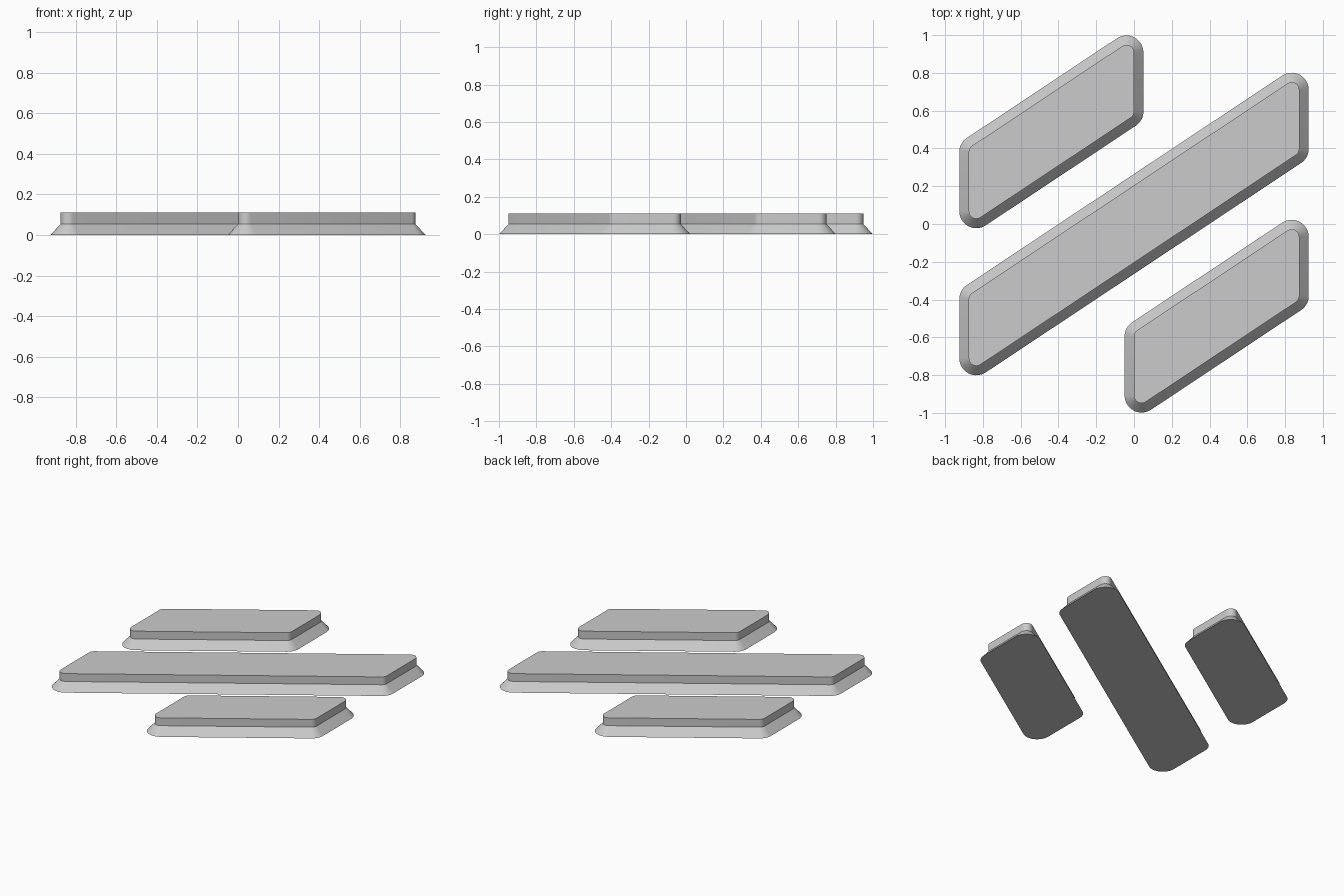
import bpy, bmesh, math
from mathutils import Vector

cube = bpy.data.objects.get("Cube")
if cube:
    bpy.data.objects.remove(cube, do_unlink=True)

# Single neutral grey
grey = bpy.data.materials.new("grey")
grey.use_nodes = True
colour = (0.6, 0.6, 0.6, 1)
grey.diffuse_color = colour
grey.node_tree.nodes["Principled BSDF"].inputs["Base Color"].default_value = colour

SLOPE = 0.664   # rise of the slanted long edges
SIDE = 0.313    # length of the upright short edges, between corner centres
STEPS = 10


def rounded_outline(width, radius):
    """Slanted bar outline: corner centres pushed outward by a round offset."""
    w, rise, side = width / 2, width * SLOPE / 2, SIDE / 2
    corners = [Vector(p) for p in ((-w, -rise - side), (w, rise - side),
                                   (w, rise + side), (-w, -rise + side))]
    slant = math.atan(SLOPE)
    # Outward normal directions of the edges, counter-clockwise from the left one
    normals = [-math.pi, slant - math.pi / 2, 0, slant + math.pi / 2, math.pi]
    points = []
    for corner, start, end in zip(corners, normals, normals[1:]):
        for i in range(STEPS + 1):
            a = start + (end - start) * i / STEPS
            points.append(corner + radius * Vector((math.cos(a), math.sin(a))))
    return points


def slanted_bar(name, x, y, width):
    """Flared skirt below, upright plate above, flat top and bottom."""
    bm = bmesh.new()
    rings = []
    for radius, z in ((0.09, 0), (0.04, 0.055), (0.04, 0.11)):
        rings.append([bm.verts.new((p.x, p.y, z))
                      for p in rounded_outline(width, radius)])
    for low, high in zip(rings, rings[1:]):
        n = len(low)
        for i in range(n):
            j = (i + 1) % n
            bm.faces.new((low[i], low[j], high[j], high[i]))
    bm.faces.new(rings[-1])
    bm.faces.new(rings[0][::-1])
    mesh = bpy.data.meshes.new(name)
    bm.to_mesh(mesh)
    bm.free()
    mesh.materials.append(grey)
    bar = bpy.data.objects.new(name, mesh)
    bar.location = (x, y, 0)
    bpy.context.collection.objects.link(bar)
    # Smooth round corners, sharp rims
    bpy.ops.object.select_all(action="DESELECT")
    bar.select_set(True)
    bpy.context.view_layer.objects.active = bar
    bpy.ops.object.shade_smooth_by_angle(angle=math.radians(30))


slanted_bar("long_middle_bar", 0, 0, 1.67)
slanted_bar("short_back_bar", -0.4375, 0.488, 0.795)
slanted_bar("short_front_bar", 0.4375, -0.488, 0.795)
